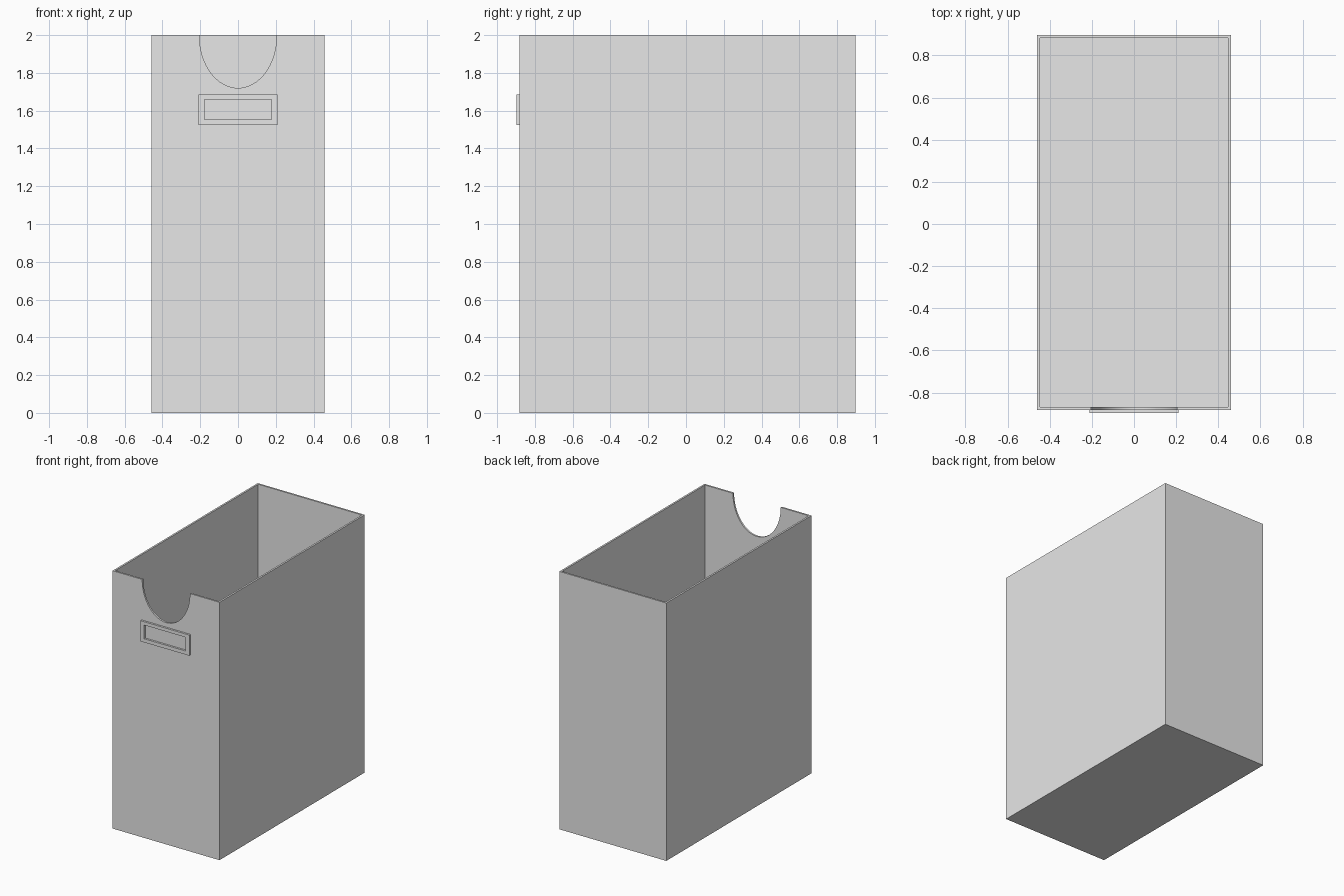
import bpy
from mathutils import Matrix, Vector

if "Cube" in bpy.data.objects:
    bpy.data.objects.remove(bpy.data.objects["Cube"], do_unlink=True)

WIDTH, HEIGHT = 0.918, 2.0
FRONT, BACK = -0.882, 0.897
WALL = 0.014

grey = bpy.data.materials.new("light_grey")
grey.use_nodes = True
colour = (0.8, 0.8, 0.8, 1)
grey.diffuse_color = colour
grey.node_tree.nodes["Principled BSDF"].inputs["Base Color"].default_value = colour


def block(name, low, high):
    """Axis-aligned box between two corners."""
    low, high = Vector(low), Vector(high)
    bpy.ops.mesh.primitive_cube_add(size=1)
    ob = bpy.context.object
    ob.name = name
    size = Matrix.Diagonal((*(high - low), 1))
    ob.data.transform(Matrix.Translation((low + high) / 2) @ size)
    ob.data.materials.append(grey)
    return ob


def cut(target, cutter):
    """Subtract the cutter and remove it."""
    cutter.hide_render = True
    mod = target.modifiers.new("cut", "BOOLEAN")
    mod.operation, mod.solver, mod.object = "DIFFERENCE", "EXACT", cutter
    bpy.context.view_layer.objects.active = target
    bpy.ops.object.modifier_apply(modifier=mod.name)
    bpy.data.objects.remove(cutter, do_unlink=True)


# Open-topped box with thin walls and floor
half = WIDTH / 2
box = block("file_box", (-half, FRONT, 0), (half, BACK, HEIGHT))
cut(box, block("cavity_cutter", (WALL - half, FRONT + WALL, WALL),
               (half - WALL, BACK - WALL, HEIGHT + 0.1)))

# Half-oval finger notch in the top of the front wall
bpy.ops.mesh.primitive_cylinder_add(vertices=64, radius=1, depth=0.2)
notch = bpy.context.object
notch.name = "notch_cutter"
notch.data.transform(Matrix.Translation((0, FRONT, HEIGHT))
                     @ Matrix.Diagonal((0.205, 1, 0.28, 1))
                     @ Matrix.Rotation(1.5707963, 4, "X"))
notch.data.materials.append(grey)
cut(box, notch)

# Label holder: raised rectangular frame below the notch
holder = block("label_frame", (-0.21, -0.897, 1.525), (0.21, FRONT, 1.685))
cut(holder, block("window_cutter", (-0.178, -1, 1.553), (0.178, -0.8, 1.659)))

# Smooth notch rim, crisp edges elsewhere
bpy.ops.object.select_all(action="DESELECT")
box.select_set(True)
bpy.context.view_layer.objects.active = box
bpy.ops.object.shade_smooth_by_angle(angle=0.5)
